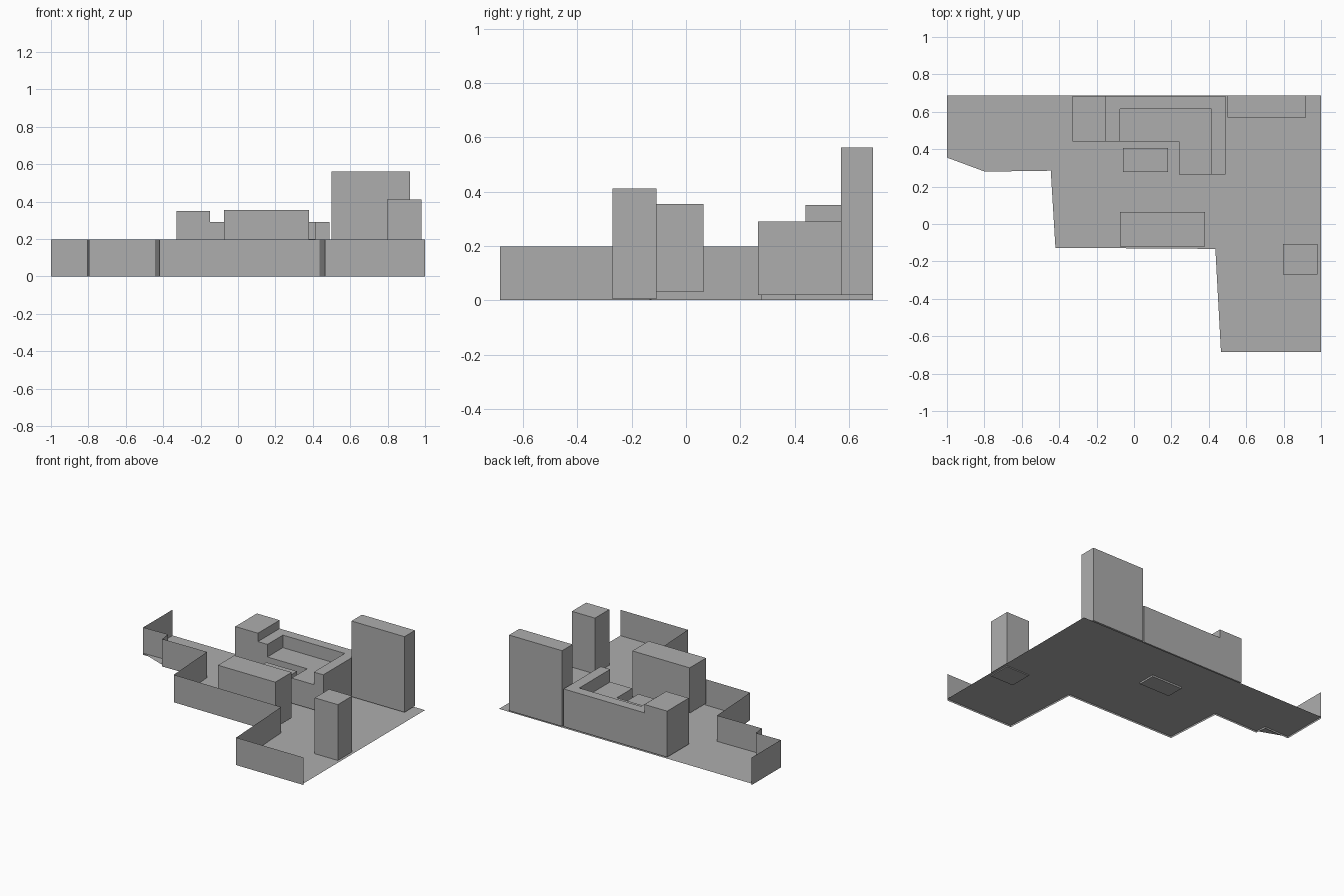
import bpy, bmesh

cube = bpy.data.objects.get("Cube")
if cube:
    bpy.data.objects.remove(cube, do_unlink=True)

grey = bpy.data.materials.new("plain_grey")
grey.use_nodes = True
colour = (0.42, 0.42, 0.42, 1.0)
grey.diffuse_color = colour
grey.node_tree.nodes["Principled BSDF"].inputs["Base Color"].default_value = colour


def finish(name, bm):
    mesh = bpy.data.meshes.new(name)
    bm.to_mesh(mesh)
    bm.free()
    mesh.materials.append(grey)
    obj = bpy.data.objects.new(name, mesh)
    bpy.context.collection.objects.link(obj)
    return obj


def prism(name, outline, z0, z1):
    """Extrude a flat outline upwards from z0 to z1."""
    bm = bmesh.new()
    face = bm.faces.new([bm.verts.new((x, y, z0)) for x, y in outline])
    ext = bmesh.ops.extrude_face_region(bm, geom=[face])
    up = [v for v in ext["geom"] if isinstance(v, bmesh.types.BMVert)]
    bmesh.ops.translate(bm, verts=up, vec=(0, 0, z1 - z0))
    # the starting face is consumed by the extrusion in some cases, so close it if open
    rim = [e for e in bm.edges if e.is_boundary]
    if rim:
        bmesh.ops.holes_fill(bm, edges=rim)
    bmesh.ops.recalc_face_normals(bm, faces=bm.faces)
    return finish(name, bm)


def box(name, x0, x1, y0, y1, z0, z1):
    return prism(name, [(x0, y0), (x1, y0), (x1, y1), (x0, y1)], z0, z1)


# Room boundary: walled side first, then the open back right corner
walled = [(-1, 0.688), (-1, 0.355), (-0.805, 0.36), (-0.797, 0.28),
          (-0.445, 0.285), (-0.42, -0.127), (0.435, -0.133),
          (0.465, -0.685), (1, -0.685)]
open_corner = [(1, 0.688)]

# Floor sheet
bm = bmesh.new()
bm.faces.new([bm.verts.new((x, y, 0.012)) for x, y in walled + open_corner])
bmesh.ops.triangulate(bm, faces=bm.faces)
finish("floor", bm)

# Low thin walls along the front and side
bm = bmesh.new()
low = [bm.verts.new((x, y, 0)) for x, y in walled]
high = [bm.verts.new((x, y, 0.197)) for x, y in walled]
for i in range(len(walled) - 1):
    bm.faces.new((low[i], low[i + 1], high[i + 1], high[i]))
finish("perimeter_walls", bm)

# Corner counter with a raised ledge around its back and ends
prism("counter_base",
      [(-0.15, 0.44), (0.24, 0.44), (0.24, 0.265), (0.49, 0.265),
       (0.49, 0.685), (-0.15, 0.685)], 0.02, 0.2)
prism("counter_ledge",
      [(-0.15, 0.44), (-0.075, 0.44), (-0.075, 0.615), (0.415, 0.615),
       (0.415, 0.265), (0.49, 0.265), (0.49, 0.685), (-0.15, 0.685)], 0.2, 0.29)

# Free-standing blocks
box("counter_end_cabinet", -0.33, -0.15, 0.44, 0.685, 0.02, 0.35)
box("tall_cabinet", 0.5, 0.92, 0.57, 0.688, 0.02, 0.562)
box("island", -0.075, 0.38, -0.12, 0.065, 0.03, 0.355)
box("pillar_cabinet", 0.797, 0.98, -0.27, -0.108, 0.005, 0.412)
box("small_box", -0.06, 0.183, 0.278, 0.405, 0.0, 0.18)
